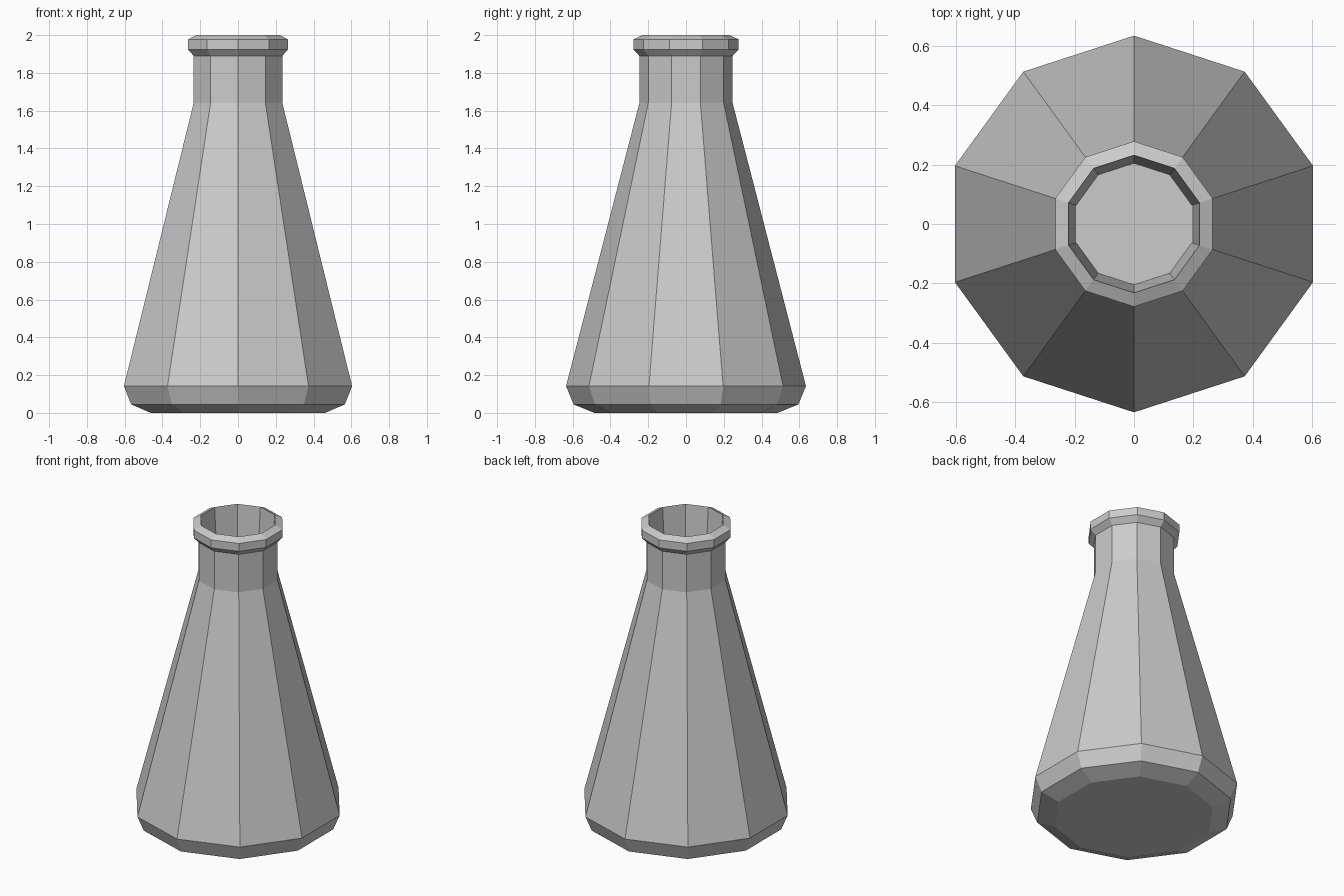
import bpy, bmesh
from math import cos, sin, pi

if "Cube" in bpy.data.objects:
    bpy.data.objects.remove(bpy.data.objects["Cube"])

SIDES = 10

# (radius, height) outline: base, cone, neck, lip, then the inside of the neck
PROFILE = [
    (0.485, 0.0), (0.595, 0.045), (0.635, 0.142),
    (0.247, 1.64), (0.247, 1.89),
    (0.279, 1.925), (0.279, 1.977), (0.232, 2.0),
    (0.205, 1.64),
]


def lathe(name, profile):
    bm = bmesh.new()
    rings = [[bm.verts.new((r * cos(pi / 2 + 2 * pi * i / SIDES),
                            r * sin(pi / 2 + 2 * pi * i / SIDES), z))
              for i in range(SIDES)] for r, z in profile]
    for low, high in zip(rings, rings[1:]):
        for i in range(SIDES):
            j = (i + 1) % SIDES
            bm.faces.new((low[i], low[j], high[j], high[i]))
    # Underside and floor of the opening
    bm.faces.new(rings[0][::-1])
    bm.faces.new(rings[-1])
    bmesh.ops.recalc_face_normals(bm, faces=bm.faces)
    mesh = bpy.data.meshes.new(name)
    bm.to_mesh(mesh)
    bm.free()
    obj = bpy.data.objects.new(name, mesh)
    bpy.context.collection.objects.link(obj)
    return obj


# Flat-shaded ten-sided flask
lathe("conical_flask", PROFILE)
